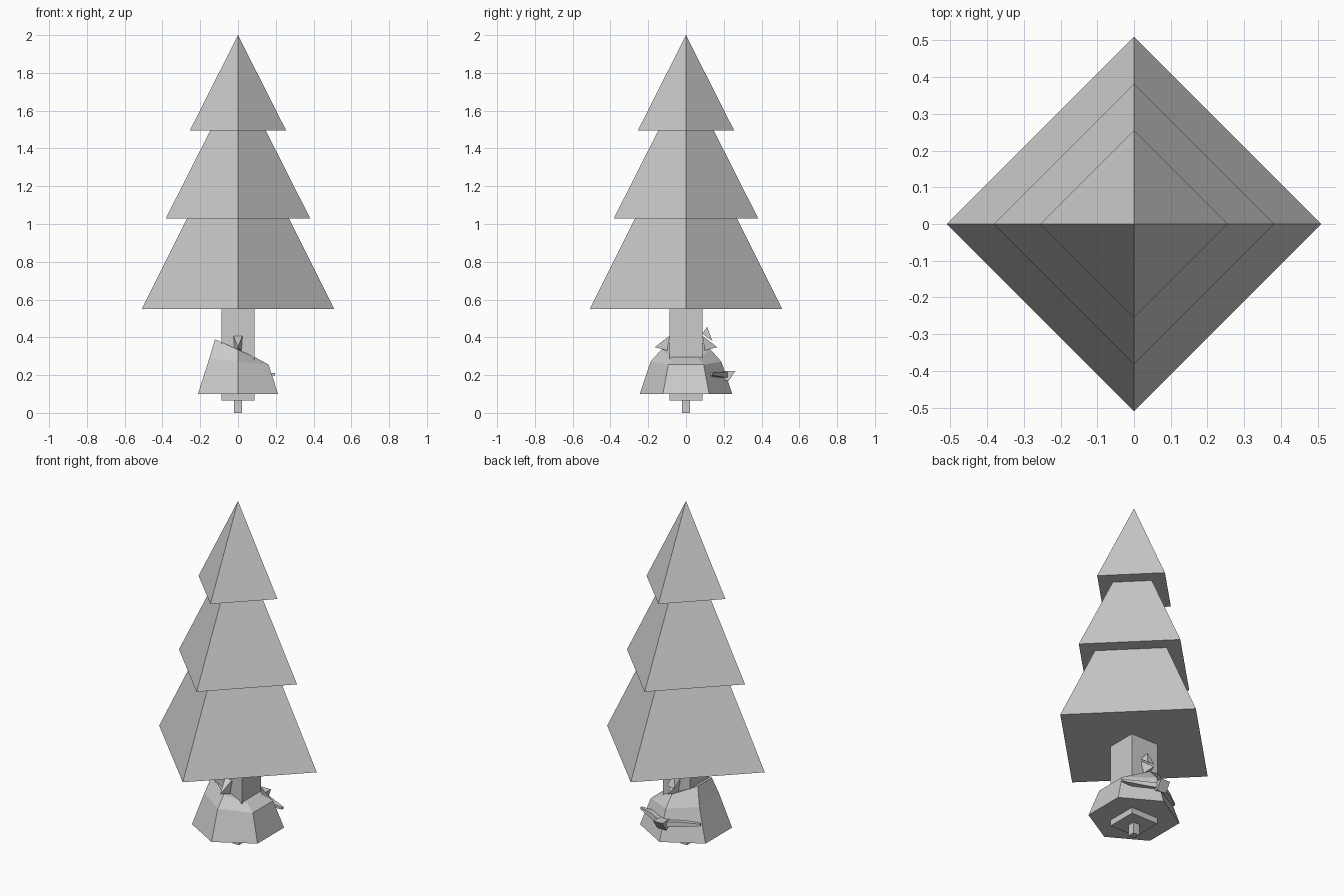
import bpy, bmesh
from math import cos, sin, pi

if "Cube" in bpy.data.objects:
    bpy.data.objects.remove(bpy.data.objects["Cube"])


def mesh_object(name, verts, faces):
    bm = bmesh.new()
    vs = [bm.verts.new(v) for v in verts]
    for f in faces:
        bm.faces.new([vs[i] for i in f])
    bmesh.ops.recalc_face_normals(bm, faces=bm.faces)
    me = bpy.data.meshes.new(name)
    bm.to_mesh(me)
    bm.free()
    ob = bpy.data.objects.new(name, me)
    bpy.context.collection.objects.link(ob)
    return ob


def loft(name, rings):
    """Join rings of equal point count and cap both ends."""
    n = len(rings[0])
    verts = [p for r in rings for p in r]
    faces = [(k * n + i, k * n + (i + 1) % n, (k + 1) * n + (i + 1) % n, (k + 1) * n + i)
             for k in range(len(rings) - 1) for i in range(n)]
    faces += [tuple(range(n)), tuple(range(len(verts) - n, len(verts)))]
    return mesh_object(name, verts, faces)


def spike(name, base, tip):
    n = len(base)
    return mesh_object(name, base + [tip],
                       [tuple(range(n))] + [(i, (i + 1) % n, n) for i in range(n)])


def ring(r, z, n, start=0.0):
    return [(r * cos(start + 2 * pi * i / n), r * sin(start + 2 * pi * i / n), z) for i in range(n)]


# Foliage tiers
loft("lower_tier", [ring(0.51, 0.55, 4), ring(0.27, 1.03, 4)])
loft("middle_tier", [ring(0.382, 1.03, 4), ring(0.147, 1.495, 4)])
spike("top_tier", ring(0.255, 1.495, 4), (0, 0, 2.0))

# Square trunk and the peg beneath it
q = 2 ** 0.5
loft("trunk", [ring(0.088 * q, 0.065, 4, pi / 4), ring(0.088 * q, 0.55, 4, pi / 4)])
loft("peg", [ring(0.02 * q, 0, 4, pi / 4), ring(0.02 * q, 0.065, 4, pi / 4)])


# Six-sided root wrap with a collar leaning up towards -x
def leaning_ring(xr, xl, ym, zr, zm, zl):
    h = ym / 2
    return [(xr, h, zr), (0, ym, zm), (-xl, h, zl), (-xl, -h, zl), (0, -ym, zm), (xr, -h, zr)]


loft("root_wrap", [ring(0.245, 0.1, 6, pi / 6),
                   leaning_ring(0.162, 0.152, 0.187, 0.255, 0.272, 0.288),
                   leaning_ring(0.105, 0.122, 0.13, 0.287, 0.335, 0.39)])

# Cloth tips by the trunk, front and back
for name, s in (("front_tip", -1), ("back_tip", 1)):
    spike(name, [(-0.024, s * 0.085, 0.41), (0.024, s * 0.085, 0.41),
                 (0.018, s * 0.10, 0.33), (-0.018, s * 0.10, 0.33)], (0, s * 0.165, 0.348))
spike("back_upper_tip", [(-0.025, 0.085, 0.42), (0.025, 0.085, 0.42),
                         (0.025, 0.14, 0.38), (-0.025, 0.14, 0.38)], (0, 0.112, 0.455))

# Knot and tapered ties across the back
loft("knot", [[(x, 0.19, z) for x, z in ((-0.025, 0.18), (0.025, 0.18), (0.025, 0.22), (-0.025, 0.22))],
              [(-0.03, 0.225, 0.168), (0.03, 0.225, 0.168), (0.03, 0.262, 0.222), (-0.03, 0.262, 0.222)]])
for name, tip in (("right_tie", (0.195, 0.135, 0.205)), ("left_tie", (-0.178, 0.12, 0.2))):
    s = 1 if tip[0] > 0 else -1
    mid = [(s * 0.09, y, z) for y, z in ((0.14, 0.188), (0.19, 0.19), (0.185, 0.217), (0.14, 0.215))]
    loft(name, [[(0, y, z) for y, z in ((0.18, 0.185), (0.235, 0.185), (0.235, 0.215), (0.18, 0.215))],
                mid, [(tip[0], tip[1] + dy, tip[2] + dz)
                      for dy, dz in ((-.006, -.006), (.006, -.006), (.006, .006), (-.006, .006))]])
